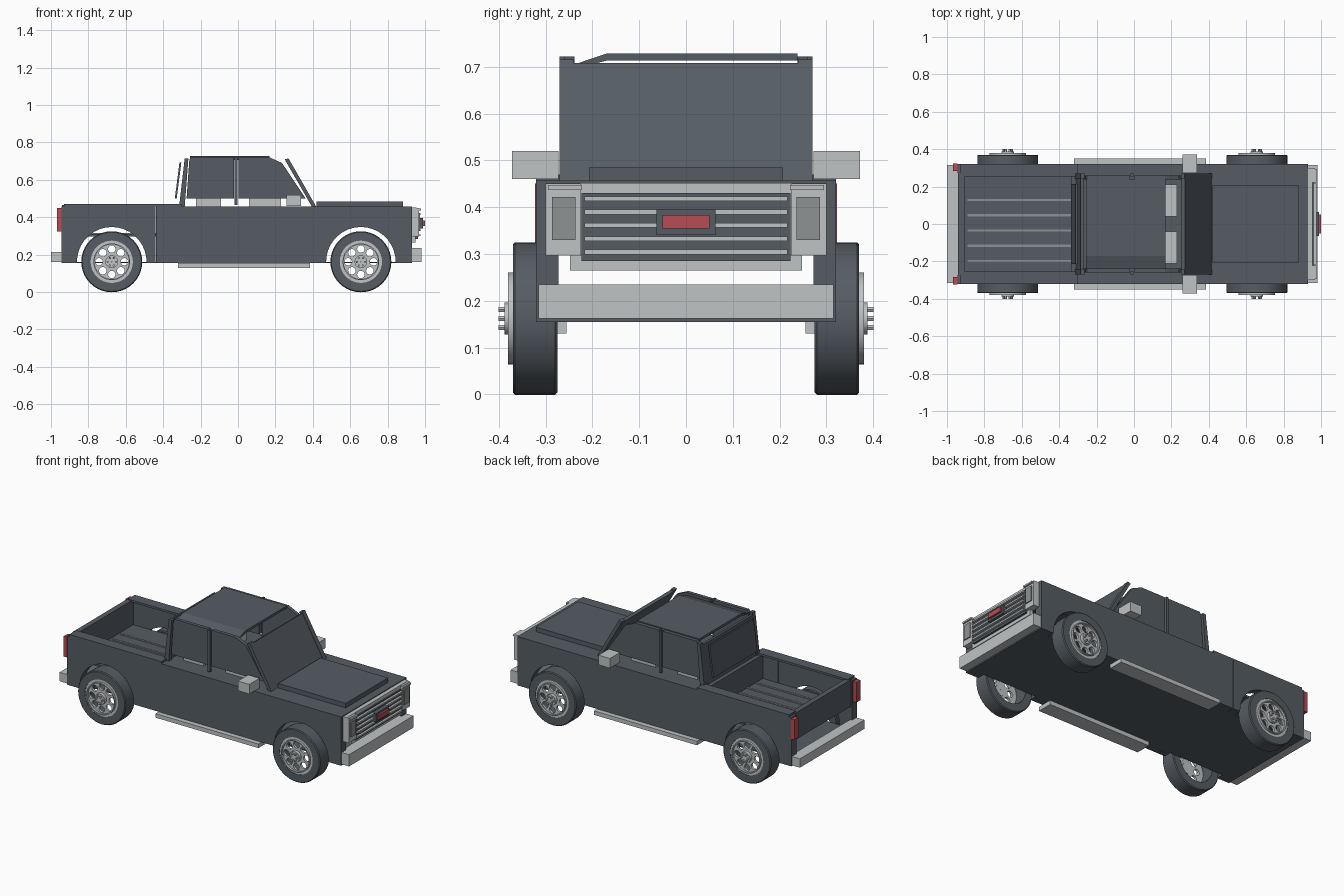
import bpy, bmesh, math
from mathutils import Matrix

old = bpy.data.objects.get("Cube")
if old:
    bpy.data.objects.remove(old, do_unlink=True)


def material(name, r, g, b):
    m = bpy.data.materials.new(name)
    m.use_nodes = True
    m.diffuse_color = (r, g, b, 1)
    m.node_tree.nodes["Principled BSDF"].inputs["Base Color"].default_value = (r, g, b, 1)
    return m


SLATE = material("slate_paint", .092, .108, .128)
SILVER = material("silver_trim", .52, .55, .56)
LAMP = material("lamp_grey", .27, .29, .29)
RED = material("red_lens", .46, .075, .09)


def add(name, bm, mat, smooth=False):
    bmesh.ops.recalc_face_normals(bm, faces=bm.faces)
    mesh = bpy.data.meshes.new(name)
    bm.to_mesh(mesh)
    bm.free()
    mesh.materials.append(mat)
    ob = bpy.data.objects.new(name, mesh)
    bpy.context.collection.objects.link(ob)
    if smooth:
        bpy.ops.object.select_all(action='DESELECT')
        ob.select_set(True)
        bpy.context.view_layer.objects.active = ob
        bpy.ops.object.shade_smooth_by_angle(angle=math.radians(35))
    return ob


def prism(name, outline, y0, y1, mat):
    """Side outline in x and z, extruded along y."""
    bm = bmesh.new()
    face = bm.faces.new([bm.verts.new((x, y0, z)) for x, z in outline])
    ext = bmesh.ops.extrude_face_region(bm, geom=[face])
    verts = [v for v in ext["geom"] if isinstance(v, bmesh.types.BMVert)]
    bmesh.ops.translate(bm, verts=verts, vec=(0, y1 - y0, 0))
    return add(name, bm, mat)


def box(name, x0, x1, y0, y1, z0, z1, mat):
    return prism(name, [(x0, z0), (x1, z0), (x1, z1), (x0, z1)], y0, y1, mat)


def lathe(name, profile, x, z, s, mat, steps=40):
    """Closed (radius, y) profile turned about a wheel axis."""
    bm = bmesh.new()
    vs = [bm.verts.new((x + r, s * y, z)) for r, y in profile]
    edges = [bm.edges.new((vs[i - 1], vs[i])) for i in range(len(vs))]
    bmesh.ops.spin(bm, geom=vs + edges, cent=(x, 0, z), axis=(0, 1, 0),
                   angle=math.tau, steps=steps, use_duplicate=False)
    bmesh.ops.remove_doubles(bm, verts=bm.verts, dist=1e-5)
    return add(name, bm, mat, True)


def ring(cx, cy, r, n):
    return [(cx + r * math.cos(math.tau * i / n), cy + r * math.sin(math.tau * i / n))
            for i in range(n)]


def pierced_disc(name, loops, x, y, z, depth, mat):
    """Flat disc with round holes, from a filled curve."""
    cu = bpy.data.curves.new(name, 'CURVE')
    cu.dimensions, cu.fill_mode, cu.extrude = '2D', 'BOTH', depth / 2
    for loop in loops:
        sp = cu.splines.new('POLY')
        sp.points.add(len(loop) - 1)
        for p, (a, b) in zip(sp.points, loop):
            p.co = (a, b, 0, 1)
        sp.use_cyclic_u = True
    tmp = bpy.data.objects.new(name + "_curve", cu)
    bpy.context.collection.objects.link(tmp)
    deps = bpy.context.evaluated_depsgraph_get()
    mesh = bpy.data.meshes.new_from_object(tmp.evaluated_get(deps))
    bm = bmesh.new()
    bm.from_mesh(mesh)
    bpy.data.objects.remove(tmp, do_unlink=True)
    bm.transform(Matrix.Translation((x, y, z)) @ Matrix.Rotation(math.pi / 2, 4, 'X'))
    bmesh.ops.remove_doubles(bm, verts=bm.verts, dist=1e-5)
    return add(name, bm, mat)


AXLE_Z, ARCH = .162, .186
AXLES = {"rear": -.675, "front": .657}
BASE, DECK, SPLIT = .155, .457, -.44


def arch(cx, n=18):
    a0 = math.asin((BASE - AXLE_Z) / ARCH)
    return [(cx - ARCH * math.cos(a), AXLE_Z + ARCH * math.sin(a))
            for a in (a0 + (math.pi - 2 * a0) * i / n for i in range(n + 1))]


def wheel(tag, x, s):
    lathe(tag + "_tyre", [(.113, .275), (.158, .275), (.163, .28), (.163, .365),
                          (.158, .37), (.113, .37)], x, AXLE_Z, s, SLATE)
    holes = [ring(.068 * math.cos(a), .068 * math.sin(a), .02, 14)
             for a in (math.tau * i / 8 for i in range(8))]
    pierced_disc(tag + "_rim", [ring(0, 0, .114, 40)] + holes, x, s * .36, AXLE_Z, .015, SILVER)
    lathe(tag + "_rim_lip", [(.092, .36), (.098, .36), (.098, .38), (.092, .38)],
          x, AXLE_Z, s, SILVER)
    lathe(tag + "_hub", [(.001, .35), (.034, .35), (.034, .388), (.001, .388)],
          x, AXLE_Z, s, SILVER, 20)
    for nx, nz in ring(x, AXLE_Z, .022, 6):
        lathe(tag + "_lug_nut", [(.0005, .385), (.006, .385), (.006, .4), (.0005, .4)],
              nx, nz, s, SILVER, 6)


# Parts repeated on both sides
for side, s in (("left", 1), ("right", -1)):
    for end, x in AXLES.items():
        wheel(f"{side}_{end}", x, s)
    prism(side + "_bed_side", [(-.945, BASE)] + arch(AXLES["rear"]) +
          [(SPLIT - .001, BASE), (SPLIT - .001, DECK), (-.945, DECK)], s * .272, s * .32, SLATE)
    prism(side + "_cab_side", [(SPLIT + .001, BASE)] + arch(AXLES["front"]) +
          [(.93, BASE), (.93, DECK), (SPLIT + .001, DECK)], s * .272, s * .32, SLATE)
    box(side + "_bed_rail", -.93, -.3, s * .253, s * .32, DECK, .47, SLATE)
    box(side + "_running_board", -.32, .385, s * .255, s * .35, .13, BASE, SILVER)
    box(side + "_mirror", .26, .338, s * .272, s * .372, .46, .52, SILVER)
    box(side + "_tail_light", -.967, -.943, s * .283, s * .323, .325, .45, RED)
    # Cab side glass and pillars
    prism(side + "_rear_window", [(-.275, .5), (-.022, .5), (-.022, .722), (-.25, .722),
                                  (-.26, .71)], s * .238, s * .26, SLATE)
    prism(side + "_front_window", [(.002, .5), (.362, .5), (.235, .69), (.165, .722),
                                   (.002, .722)], s * .238, s * .26, SLATE)
    box(side + "_centre_pillar", -.018, -.004, s * .255, s * .27, .465, .722, SLATE)
    prism(side + "_front_pillar", [(.25, .71), (.27, .715), (.418, DECK), (.395, DECK)],
          s * .24, s * .27, SLATE)
    prism(side + "_rear_pillar", [(-.315, DECK), (-.285, DECK), (-.265, .715), (-.285, .715)],
          s * .24, s * .27, SLATE)
    # Seats and headlights
    box(side + "_front_seat", .06, .23, s * .04, s * .21, DECK, .502, SILVER)
    box(side + "_headlight_frame", .93, .968, s * .225, s * .3, .297, .45, SILVER)
    box(side + "_headlight", .96, .974, s * .236, s * .286, .33, .422, LAMP)
    box(side + "_headlight_brow", .93, .978, s * .222, s * .295, .437, .447, SILVER)
box("rear_seat", -.225, -.09, -.21, .21, DECK, .502, SILVER)

# Body panels
box("underbody", -.945, .93, -.274, .274, BASE, .162, SLATE)
box("cab_deck", -.32, .42, -.274, .274, .44, DECK, SLATE)
box("engine_deck", .42, .93, -.274, .274, .44, DECK, SLATE)
box("hood", .42, .882, -.207, .207, DECK, .485, SLATE)
box("nose_panel", .91, .93, -.274, .274, .3, .44, SLATE)
box("tailgate", -.94, -.907, -.274, .274, .3, .465, SLATE)
box("bed_front_wall", -.335, -.315, -.274, .274, .3, DECK, SLATE)
box("bed_floor", -.907, -.335, -.274, .274, .298, .31, SLATE)
for i in range(5):
    y = -.198 + i * .0815
    box("bed_floor_strip", -.89, -.336, y - .006, y + .006, .31, .315, LAMP)

# Cab shell
prism("windshield", [(.255, .7), (.272, .708), (.415, DECK), (.396, DECK)], -.24, .24, SLATE)
prism("cab_back", [(-.31, DECK), (-.295, DECK), (-.27, .7), (-.285, .7)], -.24, .24, SLATE)
prism("rear_window", [(-.338, .5), (-.328, .5), (-.303, .692), (-.313, .692)],
      -.215, .215, SLATE)
box("roof", -.257, .168, -.17, .238, .713, .728, SLATE)
bm = bmesh.new()
edge = [bm.verts.new((-.257, y, z)) for y, z in
        ((-.17, .713), (-.17, .728), (-.238, .705), (-.2, .705))]
face = bm.faces.new(edge)
ext = bmesh.ops.extrude_face_region(bm, geom=[face])
bmesh.ops.translate(bm, verts=[v for v in ext["geom"] if isinstance(v, bmesh.types.BMVert)],
                    vec=(.425, 0, 0))
add("roof_sloped_edge", bm, SLATE)

# Bumpers and grille
box("front_bumper", .912, .98, -.315, .315, .162, .235, SILVER)
box("rear_bumper", -1, -.932, -.315, .315, .16, .215, SILVER)
box("front_valance", .93, .95, -.248, .248, .265, .3, SILVER)
box("grille_surround", .93, .955, -.3, .3, .297, .452, SILVER)
box("grille_panel", .95, .962, -.223, .223, .285, .43, SLATE)
for i in range(5):
    z = .304 + i * .0285
    box("grille_bar", .96, .975, -.217, .217, z - .005, z + .005, SILVER)
box("badge_plate", .96, .988, -.063, .063, .341, .395, SLATE)
box("badge_lens", .985, 1, -.05, .05, .354, .383, RED)
